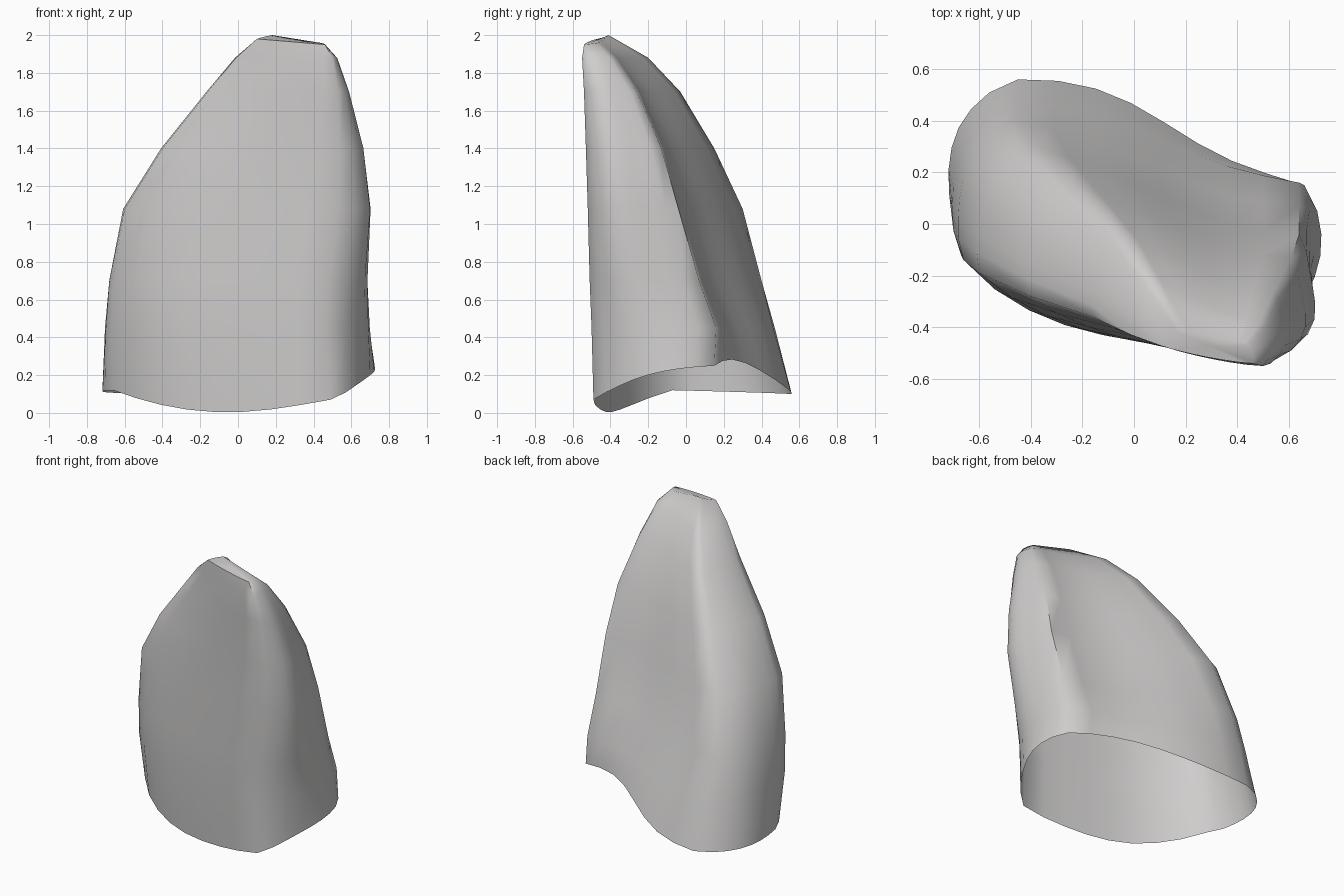
import bpy
import bmesh
from math import sin, pi
from mathutils import Vector

cube = bpy.data.objects.get("Cube")
if cube:
    bpy.data.objects.remove(cube)

SEGMENTS = 8

# Heights of the inner rings; the rim and the tip set their own height per corner
heights = [0, 0.45, 0.7, 1.08, 1.4, 1.7, 1.88, 2]
rim_z = dict(front_right=0.07, back_right=0.25, back_left=0.1, front_left=0.12)
tip_z = dict(front_right=1.95, back_right=1.96, back_left=2.0, front_left=1.98)

# Plan position of each corner edge, from the rim to the tip
corners = dict(
    front_right=[(.49, -.49), (.47, -.5), (.48, -.51), (.53, -.52),
                 (.54, -.53), (.53, -.54), (.5, -.55), (.46, -.54)],
    back_right=[(.66, .15), (.64, .16), (.64, .07), (.64, -.04),
                (.61, -.13), (.54, -.26), (.49, -.38), (.43, -.46)],
    back_left=[(-.45, .56), (-.46, .47), (-.46, .4), (-.38, .3),
               (-.23, .15), (-.06, -.03), (.06, -.2), (.18, -.41)],
    front_left=[(-.66, -.07), (-.67, -.12), (-.66, -.14), (-.6, -.19),
                (-.4, -.28), (-.16, -.36), (-.01, -.43), (.1, -.47)],
)

# Outward swelling of the wall after each corner, from the rim to the tip
swell = dict(
    front_right=[.13, .14, .13, .12, .09, .05, .03, .01],
    back_right=[.04, .02, -.01, -.03, -.03, -.02, -.02, 0],
    back_left=[.16, .13, .11, .09, .06, .04, .03, .01],
    front_left=[.12, .12, .11, .09, .06, .04, .02, .01],
)
# Shift of that swelling towards the start of each wall
lean = dict(
    front_right=[-.01, .01, .02, .025, .02, .01, 0, 0],
    back_right=[-.04, -.03, -.03, -.02, -.015, -.01, 0, 0],
    back_left=[.01, .01, .01, .01, 0, 0, 0, 0],
    front_left=[.02, .02, .02, .015, .01, 0, 0, 0],
)
# Rise of the rim along each wall, and its shift towards the wall's start
rim_arch = dict(front_right=.04, back_right=.05, back_left=0, front_left=-.09)
rim_lean = dict(front_right=0, back_right=.035, back_left=0, front_left=0)


def corner_point(name, level):
    z = heights[level]
    if level == 0:
        z = rim_z[name]
    elif level == len(heights) - 1:
        z = tip_z[name]
    return Vector((*corners[name][level], z))


def ring(level):
    """Closed loop of points: four curved walls joined at the corners."""
    names = list(corners)
    points = []
    for i, name in enumerate(names):
        start = corner_point(name, level)
        end = corner_point(names[(i + 1) % len(names)], level)
        along = end - start
        outward = Vector((along.y, -along.x, 0)).normalized()
        for s in range(SEGMENTS):
            t = s / SEGMENTS
            bow = sin(pi * t)
            wave = sin(2 * pi * t)
            out = swell[name][level] * bow ** 0.7 + lean[name][level] * wave
            p = start + along * t + outward * out
            if level == 0:
                p.z += rim_arch[name] * bow + rim_lean[name] * wave
            points.append(p)
    return points


# Loft the open shell and close its narrow tip
bm = bmesh.new()
loops = [[bm.verts.new(p) for p in ring(k)] for k in range(len(heights))]
for low, high in zip(loops, loops[1:]):
    for i in range(len(low)):
        j = (i + 1) % len(low)
        bm.faces.new((low[i], low[j], high[j], high[i]))
middle = bm.verts.new(sum((v.co for v in loops[-1]), Vector()) / len(loops[-1]))
for i, v in enumerate(loops[-1]):
    bm.faces.new((v, loops[-1][(i + 1) % len(loops[-1])], middle))
bmesh.ops.recalc_face_normals(bm, faces=bm.faces)

mesh = bpy.data.meshes.new("crown_shell")
bm.to_mesh(mesh)
bm.free()
shell = bpy.data.objects.new("crown_shell", mesh)
bpy.context.collection.objects.link(shell)

# Plain grey surface
grey = bpy.data.materials.new("light_grey")
grey.use_nodes = True
colour = (0.62, 0.61, 0.605, 1)
grey.diffuse_color = colour
grey.node_tree.nodes["Principled BSDF"].inputs["Base Color"].default_value = colour
mesh.materials.append(grey)

bpy.context.view_layer.objects.active = shell
shell.select_set(True)
bpy.ops.object.shade_smooth_by_angle(angle=pi / 3)
